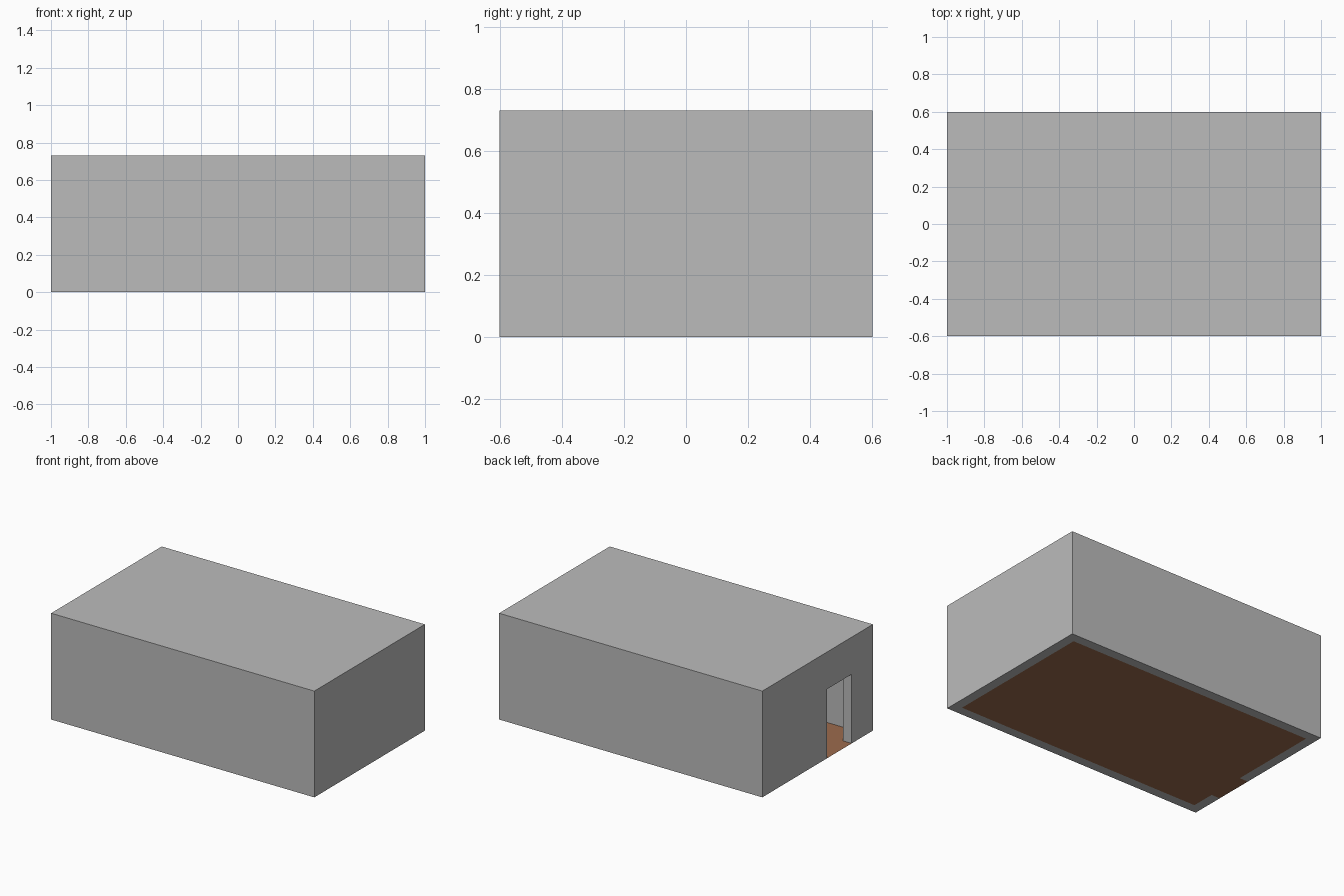
import bpy, bmesh

if "Cube" in bpy.data.objects:
    bpy.data.objects.remove(bpy.data.objects["Cube"])

X, Y, H, T = 1.0, 0.6, 0.73, 0.065      # half length, half width, height, wall thickness
D0, D1, DH = -0.37, -0.10, 0.475        # doorway y range and height


def material(name, rgb):
    m = bpy.data.materials.new(name)
    m.diffuse_color = (*rgb, 1)
    m.use_nodes = True
    m.node_tree.nodes["Principled BSDF"].inputs["Base Color"].default_value = m.diffuse_color
    return m


def add_object(name, bm, mat=None):
    me = bpy.data.meshes.new(name)
    bm.to_mesh(me)
    bm.free()
    ob = bpy.data.objects.new(name, me)
    bpy.context.collection.objects.link(ob)
    if mat:
        me.materials.append(mat)
    return ob


def box(name, lo, hi, mat=None):
    bm = bmesh.new()
    bmesh.ops.create_cube(bm, size=1)
    for v in bm.verts:
        v.co = [hi[i] if v.co[i] > 0 else lo[i] for i in range(3)]
    return add_object(name, bm, mat)


grey = material("wall grey", (0.5, 0.5, 0.5))
brown = material("floor brown", (0.33, 0.147, 0.074))

# Outer shell: walls and flat roof
shell = box("walls_and_roof", (-X, -Y, 0), (X, Y, H), grey)

# Cutters for the room and the doorway in the left end wall
room = box("room_cutter", (-X + T, -Y + T, -0.1), (X - T, Y - T, H - T))
door = box("door_cutter", (-X - 0.1, D0, -0.2), (-X + T + 0.1, D1, DH))
for cutter in (room, door):
    mod = shell.modifiers.new(cutter.name, 'BOOLEAN')
    mod.operation = 'DIFFERENCE'
    mod.solver = 'EXACT'
    mod.object = cutter
    cutter.hide_render = True
    cutter.display_type = 'WIRE'

# Thin floor filling the room and the door threshold
x, y = X - T, Y - T
outline = [(-x, -y), (x, -y), (x, y), (-x, y), (-x, D1), (-X, D1), (-X, D0), (-x, D0)]
bm = bmesh.new()
bm.faces.new([bm.verts.new((px, py, 0)) for px, py in outline])
add_object("floor", bm, brown)
